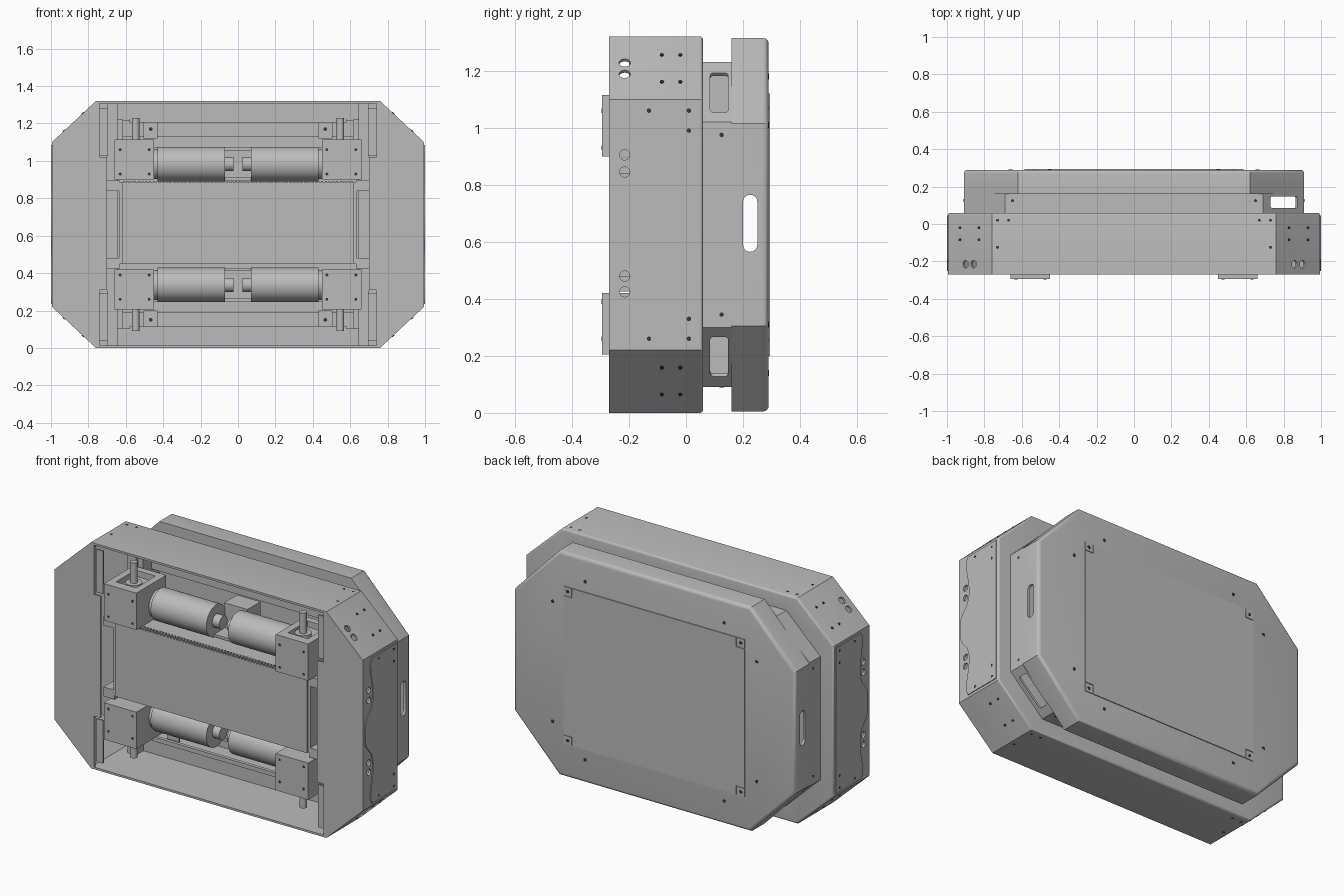
import bpy, bmesh, math
from mathutils import Vector, Matrix

if "Cube" in bpy.data.objects:
    bpy.data.objects.remove(bpy.data.objects["Cube"], do_unlink=True)

MID = 0.66  # height of the horizontal symmetry plane
CORNERS = [(sx, sz) for sx in (-1, 1) for sz in (-1, 1)]


def material(name, v):
    m = bpy.data.materials.new(name)
    m.use_nodes = True
    m.diffuse_color = (v, v, v, 1)
    m.node_tree.nodes["Principled BSDF"].inputs["Base Color"].default_value = (v, v, v, 1)
    return m


GREY = material("light grey metal", 0.5)
DARK = material("dark screw hole", 0.04)


def finish(name, bm, mat=GREY):
    bmesh.ops.recalc_face_normals(bm, faces=bm.faces)
    me = bpy.data.meshes.new(name)
    bm.to_mesh(me)
    bm.free()
    me.materials.append(mat)
    ob = bpy.data.objects.new(name, me)
    bpy.context.collection.objects.link(ob)
    return ob


def box(name, x, y, z, bevel=0, turn=0, at=(0, 0, 0)):
    """Box from three (low, high) ranges, optionally turned about y and moved."""
    bm = bmesh.new()
    size = [abs(r[1] - r[0]) for r in (x, y, z)]
    mid = Vector([(r[0] + r[1]) / 2 for r in (x, y, z)])
    bmesh.ops.create_cube(bm, size=1)
    bm.transform(Matrix.Translation(mid) @ Matrix.Diagonal((*size, 1)))
    if bevel:
        bmesh.ops.bevel(bm, geom=bm.edges[:], offset=bevel, segments=4, profile=0.5, affect='EDGES')
    bm.transform(Matrix.Translation(at) @ Matrix.Rotation(turn, 4, 'Y'))
    return finish(name, bm)


def cyl(name, a, b, r, mat=GREY, sides=32):
    a, b = Vector(a), Vector(b)
    bm = bmesh.new()
    bmesh.ops.create_cone(bm, cap_ends=True, segments=sides, radius1=r, radius2=r, depth=(b - a).length)
    turn = Vector((0, 0, 1)).rotation_difference(b - a).to_matrix().to_4x4()
    bm.transform(Matrix.Translation((a + b) / 2) @ turn)
    return finish(name, bm, mat)


def prism(name, pts, axis, lo, hi, bevel=0):
    """Extrude a closed outline along x or y, rounding the rim at the high end."""
    bm = bmesh.new()
    place = (lambda p: (lo, *p)) if axis == 0 else (lambda p: (p[0], lo, p[1]))
    face = bm.faces.new([bm.verts.new(place(p)) for p in pts])
    ext = bmesh.ops.extrude_face_region(bm, geom=[face])
    move = Vector((0, 0, 0))
    move[axis] = hi - lo
    bmesh.ops.translate(bm, verts=[v for v in ext["geom"] if isinstance(v, bmesh.types.BMVert)], vec=move)
    if bevel:
        rim = [e for e in bm.edges if all(abs(v.co[axis] - hi) < 1e-5 for v in e.verts)]
        bmesh.ops.bevel(bm, geom=rim, offset=bevel, segments=4, profile=0.5, affect='EDGES')
    return finish(name, bm)


def octagon(hx, hz, cx, cz):
    q = [(hx, cz), (cx, hz)]
    pts = q + [(-x, z) for x, z in q[::-1]]
    pts += [(x, -z) for x, z in [(-hx, cz), (-cx, hz)]] + [(cx, -hz), (hx, -cz)]
    return [(x, z + MID) for x, z in pts]


def cut(ob, cutters):
    for c in cutters:
        mod = ob.modifiers.new("cut", 'BOOLEAN')
        mod.object, mod.operation, mod.solver = c, 'DIFFERENCE', 'EXACT'
    bpy.context.view_layer.update()
    me = bpy.data.meshes.new_from_object(ob.evaluated_get(bpy.context.evaluated_depsgraph_get()))
    ob.modifiers.clear()
    ob.data = me
    for c in cutters:
        bpy.data.objects.remove(c, do_unlink=True)


# Front shell: hollow octagon, open at the front and in the middle of its back wall
shell = prism("front_shell", octagon(0.995, 0.66, 0.76, 0.44), 1, -0.27, 0.06, 0.012)
cuts = [prism("c", octagon(0.983, 0.648, 0.755, 0.435), 1, -0.26, 0.048),
        box("c", (-0.74, 0.74), (-0.4, -0.2), (0.012, 1.308)),
        box("c", (-0.65, 0.65), (0, 0.2), (0.1, 1.225))]
normal = Vector((0.68, 0, 0.73))
for sx, sz in CORNERS:
    n = Vector((normal.x * sx, 0, normal.z * sz))
    for x, z in ((0.86, 0.57), (0.902, 0.53)):
        p = Vector((x * sx, -0.215, MID + z * sz))
        cuts.append(cyl("c", p - n * 0.05, p + n * 0.05, 0.02, sides=20))
for z in (0.425, 0.48, 0.845, 0.905):
    cuts.append(cyl("c", (-1.2, -0.215, z), (1.2, -0.215, z), 0.018, sides=20))
cut(shell, cuts)

# Middle section with rounded windows in its sloping corners
neck = prism("middle_section", octagon(0.91, 0.57, 0.69, 0.36), 1, 0.055, 0.16)
cuts = [prism("c", octagon(0.895, 0.555, 0.685, 0.355), 1, 0, 0.2)]
for sx, sz in CORNERS:
    cuts.append(box("c", (-0.06, 0.06), (0.085, 0.148), (-0.1, 0.1), 0.012,
                    -math.atan2(sz, sx), (0.802 * sx, 0, MID + 0.463 * sz)))
cut(neck, cuts)

# Rear shell with a handle slot on each side
rear = prism("rear_shell", octagon(0.91, 0.655, 0.62, 0.355), 1, 0.16, 0.29, 0.02)
cut(rear, [prism("c", octagon(0.895, 0.64, 0.614, 0.35), 1, 0.172, 0.278),
           box("c", (-1.2, 1.2), (0.2, 0.25), (0.565, 0.765), 0.024)])

# Raised rear panel with notched corners and screw tabs
panel = box("rear_panel", (-0.585, 0.585), (0.288, 0.295), (0.2, 1.12))
cut(panel, [box("c", (sx * 0.53, sx * 0.7), (0.2, 0.4), (MID + sz * 0.405, MID + sz * 0.6))
            for sx, sz in CORNERS])
for sx, sz in CORNERS:
    box("panel_tab", (sx * 0.535, sx * 0.585), (0.286, 0.294), (MID + sz * 0.41, MID + sz * 0.46))
    for x, z in ((0.56, 0.435), (0.66, 0.35), (0.45, 0.52)):
        y = 0.294 if x == 0.56 else 0.29
        p = (x * sx, y, MID + z * sz)
        cyl("rear_screw", p, (p[0], y + 0.001, p[2]), 0.01, DARK, 12)

# Wavy side covers
half = [(0.045, 0.425), (-0.19, 0.425), (-0.205, 0.39), (-0.2, 0.34), (-0.182, 0.25),
        (-0.18, 0.19), (-0.195, 0.135), (-0.235, 0.09), (-0.25, 0.06)]
wave = [(y, MID + z) for y, z in half] + [(y, MID - z) for y, z in half[::-1]]
for sx in (-1, 1):
    prism("side_cover", wave, 0, sx * 0.99, sx)

# Screw holes on the sides, slopes, top and bottom
for sx, sz in CORNERS:
    for x, y, z in ((1, -0.13, 0.4), (1, 0.01, 0.4), (1, 0.01, 0.33), (0.91, 0.125, 0.315)):
        cyl("side_screw", (sx * (x - 0.002), y, MID + z * sz), (sx * (x + 0.0005), y, MID + z * sz),
            0.008, DARK, 12)
    n = Vector((normal.x * sx, 0, normal.z * sz))
    for y in (-0.085, -0.02):
        for x, z in ((0.83, 0.596), (0.932, 0.502)):
            p = Vector((x * sx, y, MID + z * sz))
            cyl("slope_screw", p - n * 0.004, p + n * 0.002, 0.007, DARK, 12)
    for x, y, z in ((0.73, 0.02, 0.66), (0.67, 0.02, 0.66), (0.73, -0.125, 0.66), (0.65, 0.125, 0.57)):
        cyl("top_screw", (sx * x, y, MID + sz * (z - 0.002)), (sx * x, y, MID + sz * (z + 0.0004)),
            0.008, DARK, 12)

# Front lips, upright rails and small stop blocks inside the opening
for sx in (-1, 1):
    box("front_lip", (sx * 0.70, sx * 0.745), (-0.27, -0.26), (0.31, 1.02))
    box("upright_rail", (sx * 0.645, sx * 0.70), (-0.02, 0.05), (0.012, 1.308))
    for sz in (-1, 1):
        box("corner_lip", (sx * 0.695, sx * 0.74), (-0.255, -0.245), (MID + sz * 0.37, MID + sz * 0.62))
        box("stop_block", (sx * 0.63, sx * 0.70), (-0.24, -0.12), (MID + sz * 0.18, MID + sz * 0.235))
        box("guide_block", (sx * 0.615, sx * 0.655), (0.0, 0.155), (MID + sz * 0.36, MID + sz * 0.56))

# Battery box with a toothed rim
box("battery_box", (-0.62, 0.62), (-0.25, 0.16), (0.45, 0.885))
for sx in (-1, 1):
    box("battery_edge", (sx * 0.62, sx * 0.635), (-0.24, 0.05), (0.45, 0.885))
bm = bmesh.new()
for i in range(62):
    place = Matrix.Translation((-0.61 + i * 0.02, -0.235, 0.888)) @ Matrix.Diagonal((0.01, 0.03, 0.01, 1))
    bmesh.ops.create_cube(bm, size=1, matrix=place)
finish("battery_teeth", bm)

# Cross rails and centre brackets, above and below the battery
for sz in (-1, 1):
    def zr(a, b):
        return (MID + sz * a, MID + sz * b)
    box("cross_rail", (-0.62, 0.62), (0.08, 0.155), zr(0.41, 0.47))
    box("tray_lip", (-0.58, 0.58), (0.04, 0.06), zr(0.545, 0.57))
    box("centre_bracket", (-0.075, 0.075), (-0.02, 0.1), zr(0.24, 0.395))
    box("bracket_foot", (-0.09, 0.09), (-0.12, 0.1), zr(0.235, 0.25))

# Four drives: gearbox, motor, motor nub, upright shaft and sensor bracket
for sx, sz in CORNERS:
    zm = MID + sz * 0.323
    gear = box("gearbox", (sx * 0.45, sx * 0.66), (-0.295, -0.02), (MID + sz * 0.24, MID + sz * 0.455))
    cut(gear, [box("c", (sx * 0.49, sx * 0.62), (-0.24, -0.06), (MID + sz * 0.42, MID + sz * 0.6))])
    cyl("motor", (sx * 0.07, -0.1, zm), (sx * 0.43, -0.1, zm), 0.092, sides=48)
    cyl("motor_collar", (sx * 0.42, -0.1, zm), (sx * 0.46, -0.1, zm), 0.08, sides=48)
    cyl("motor_nub", (sx * 0.025, -0.1, zm), (sx * 0.08, -0.1, zm), 0.038)
    cyl("drive_shaft", (sx * 0.547, -0.18, zm), (sx * 0.547, -0.18, MID + sz * 0.57), 0.02)
    cyl("shaft_collar", (sx * 0.547, -0.18, zm), (sx * 0.547, -0.18, MID + sz * 0.45), 0.045)
    box("sensor_bracket", (sx * 0.43, sx * 0.505), (0.07, 0.08), (MID + sz * 0.46, MID + sz * 0.55))
    cyl("bracket_hole", (sx * 0.467, 0.069, MID + sz * 0.51), (sx * 0.467, 0.07, MID + sz * 0.51), 0.01, DARK, 12)
    for x in (0.475, 0.63):
        for z in (0.27, 0.40):
            p = (sx * x, -0.295, MID + sz * z)
            cyl("gearbox_screw", p, (p[0], -0.2955, p[2]), 0.008, DARK, 12)

# Smooth the round parts and keep the edges crisp
bpy.ops.object.select_all(action='DESELECT')
for ob in bpy.context.collection.objects:
    if ob.type == 'MESH':
        ob.select_set(True)
        bpy.context.view_layer.objects.active = ob
bpy.ops.object.shade_smooth_by_angle(angle=math.radians(30))
